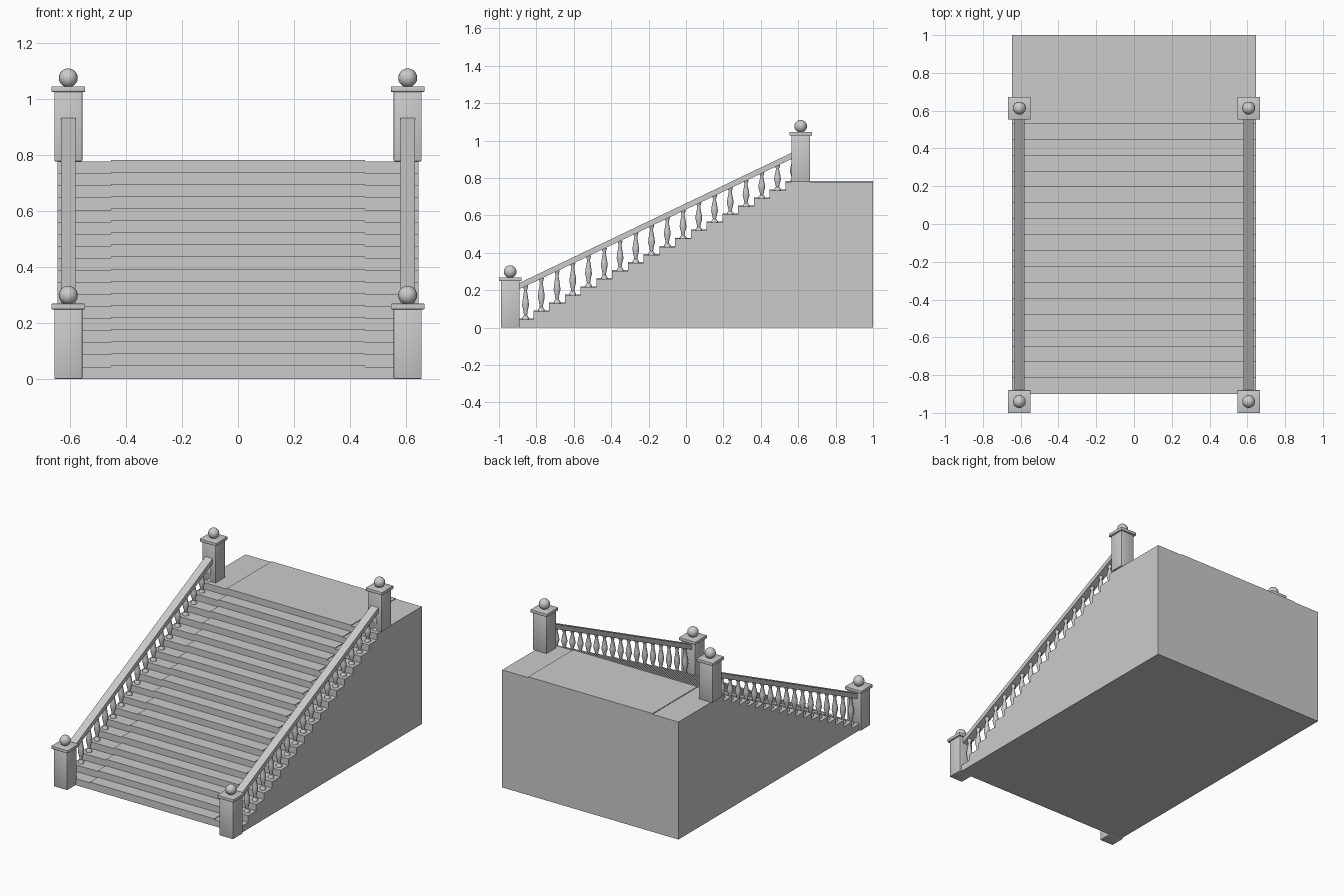
import bpy, bmesh, math

if "Cube" in bpy.data.objects:
    bpy.data.objects.remove(bpy.data.objects["Cube"])

stone = bpy.data.materials.new("grey_stone")
stone.diffuse_color = (0.6, 0.6, 0.6, 1)
stone.use_nodes = True
stone.node_tree.nodes["Principled BSDF"].inputs["Base Color"].default_value = stone.diffuse_color

STEPS, RISE, RUN, FRONT = 18, 0.0432, 0.0842, -0.9
SIDE_X = 0.607


def finish(bm, name, smooth=None):
    bmesh.ops.recalc_face_normals(bm, faces=bm.faces[:])
    me = bpy.data.meshes.new(name)
    bm.to_mesh(me)
    bm.free()
    me.materials.append(stone)
    ob = bpy.data.objects.new(name, me)
    bpy.context.collection.objects.link(ob)
    if smooth:
        bpy.ops.object.select_all(action='DESELECT')
        ob.select_set(True)
        bpy.context.view_layer.objects.active = ob
        bpy.ops.object.shade_smooth_by_angle(angle=math.radians(smooth))
    return ob


def box(name, x, y, z0, z1, w, bevel):
    bm = bmesh.new()
    bmesh.ops.create_cube(bm, size=1)
    for v in bm.verts:
        v.co = (x + v.co.x * w, y + v.co.y * w, z0 + (v.co.z + 0.5) * (z1 - z0))
    bmesh.ops.bevel(bm, geom=bm.edges[:], offset=bevel, segments=2,
                    profile=0.5, affect='EDGES')
    return finish(bm, name, 40)


# Stair block: one stepped profile swept across, with a slightly raised centre
def stair_profile(lift):
    pts = [(FRONT, 0)]
    for i in range(STEPS):
        z = RISE * (i + 1) + lift
        pts.append((FRONT + RUN * i, z))
        pts.append((FRONT + RUN * (i + 1) if i < STEPS - 1 else 1.0, z))
    return pts + [(1.0, 0)]


bm = bmesh.new()
rings = []
for x, lift in ((-0.645, 0), (-0.455, 0), (-0.455, 0.005),
                (0.455, 0.005), (0.455, 0), (0.645, 0)):
    rings.append([bm.verts.new((x, y, z)) for y, z in stair_profile(lift)])
for a, b in zip(rings, rings[1:]):
    for i in range(len(a)):
        j = (i + 1) % len(a)
        bm.faces.new((a[i], a[j], b[j], b[i]))
bm.faces.new(rings[0])
bm.faces.new(rings[-1])
bmesh.ops.remove_doubles(bm, verts=bm.verts[:], dist=0.0005)
bmesh.ops.dissolve_degenerate(bm, dist=0.0005, edges=bm.edges[:])
finish(bm, "stair_block")


# Newel post with square cap and ball
def newel(name, x, y, z):
    box(name + "_post", x, y, z, z + 0.252, 0.10, 0.004)
    box(name + "_cap", x, y, z + 0.249, z + 0.269, 0.12, 0.002)
    bm = bmesh.new()
    bmesh.ops.create_uvsphere(bm, u_segments=16, v_segments=10, radius=0.034)
    bmesh.ops.translate(bm, verts=bm.verts[:], vec=(x, y, z + 0.299))
    finish(bm, name + "_ball", 60)


# Sloped handrail; z of its underside at a given y
def rail_under(y):
    return 0.211 + (y + 0.88) * 0.478


def handrail(name, x):
    bm = bmesh.new()
    ends = []
    for y in (-0.9, 0.57):
        z = rail_under(y)
        ends.append([bm.verts.new((x + dx, y, z + dz)) for dx, dz in
                     ((-0.0265, 0), (0.0265, 0), (0.0265, 0.033), (-0.0265, 0.033))])
    a, b = ends
    for i in range(4):
        j = (i + 1) % 4
        bm.faces.new((a[i], a[j], b[j], b[i]))
    bm.faces.new(a)
    bm.faces.new(b)
    finish(bm, name)


# Turned balusters, one per tread: (height fraction, radius)
TURNED = ((0, 0.019), (0.06, 0.018), (0.13, 0.009), (0.25, 0.012), (0.42, 0.019),
          (0.55, 0.017), (0.85, 0.008), (0.93, 0.012), (1, 0.015))


def balusters(name, x, sides=10):
    bm = bmesh.new()
    for i in range(STEPS):
        y = FRONT + RUN * (i + 0.5)
        z0 = RISE * (i + 1)
        h = rail_under(y) + 0.004 - z0
        loops = []
        for t, r in TURNED:
            loops.append([bm.verts.new((x + r * math.cos(k * math.tau / sides),
                                        y + r * math.sin(k * math.tau / sides),
                                        z0 + t * h)) for k in range(sides)])
        for a, b in zip(loops, loops[1:]):
            for k in range(sides):
                m = (k + 1) % sides
                bm.faces.new((a[k], a[m], b[m], b[k]))
        bm.faces.new(loops[0])
        bm.faces.new(loops[-1])
    finish(bm, name, 40)


# Both sides of the staircase
for side, s in (("left", -1), ("right", 1)):
    x = s * SIDE_X
    newel(side + "_lower_newel", x, -0.94, 0)
    newel(side + "_upper_newel", x, 0.613, RISE * STEPS)
    handrail(side + "_handrail", x)
    balusters(side + "_balusters", x)
